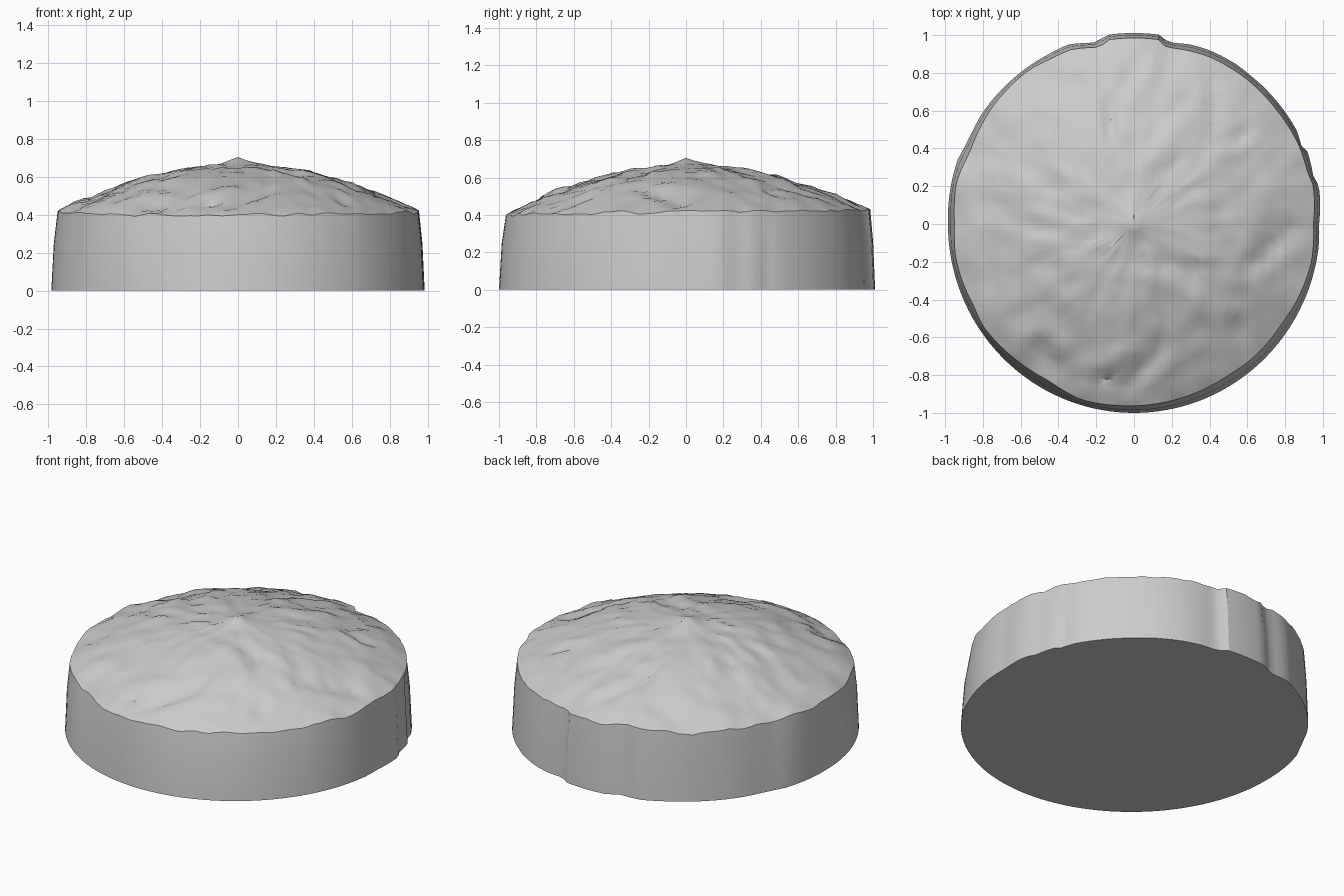
import bpy, bmesh, math
from mathutils import Vector, noise

cube = bpy.data.objects.get("Cube")
if cube:
    bpy.data.objects.remove(cube, do_unlink=True)

# Single stone grey
grey = bpy.data.materials.new("stone grey")
grey.use_nodes = True
grey.diffuse_color = (0.6, 0.6, 0.6, 1)
bsdf = grey.node_tree.nodes["Principled BSDF"]
bsdf.inputs["Base Color"].default_value = (0.6, 0.6, 0.6, 1)
bsdf.inputs["Roughness"].default_value = 0.9

SEGMENTS, RINGS = 144, 22

# Chipped foot outline around the back, smooth ellipse around the front
BASE = [(.98, 0), (.98, .2), (.95, .25), (.92, .38), (.88, .42), (.87, .48),
        (.78, .62), (.6, .8), (.55, .84), (.4, .92), (.3, .95), (.18, .96),
        (.15, 1), (-.15, 1), (-.2, .96), (-.35, .95), (-.45, .9), (-.55, .84),
        (-.78, .62), (-.82, .56), (-.85, .5), (-.9, .4), (-.93, .35), (-.97, .2), (-.985, 0)]
BASE += [(.985 * math.cos(a), math.sin(a))
         for a in (math.pi * (1 + i / 24) for i in range(1, 24))]

# Faceted upper rim
RIM = [(.95, 0), (.95, .2), (.92, .27), (.88, .4), (.84, .48), (.75, .61), (.58, .78),
       (.4, .885), (.28, .92), (.17, .935), (.14, .975), (-.14, .975), (-.18, .935),
       (-.33, .925), (-.45, .87), (-.55, .82), (-.75, .62), (-.82, .5), (-.87, .38),
       (-.94, .22), (-.95, 0), (-.945, -.17), (-.91, -.3), (-.85, -.43), (-.8, -.54),
       (-.61, -.73), (-.45, -.83), (-.28, -.93), (.22, -.93), (.4, -.86), (.5, -.8),
       (.65, -.69), (.78, -.53), (.87, -.39), (.94, -.2)]

# Dome height against fraction of the rim radius
PROFILE = [(0, .7), (.05, .686), (.1, .668), (.2, .658), (.4, .628),
           (.6, .575), (.8, .503), (.9, .462), (1, .415)]

# Ledges and hollows: start, end, width, depth
CREASES = [((.6, -.24), (.85, -.02), .07, .025), ((-.05, -.87), (.15, -.68), .06, .025),
           ((.15, -.68), (.16, -.52), .05, .02), ((.41, .75), (.43, .46), .05, .02),
           ((.43, .46), (.56, .45), .05, .02), ((-.13, .5), (-.12, .66), .05, .02),
           ((-.08, .7), (.04, .87), .06, .02), ((-.43, .76), (-.28, .75), .05, .02),
           ((-.5, -.66), (-.38, -.78), .07, .02), ((-.35, -.82), (-.1, -.82), .05, .02),
           ((0, -.2), (.3, -.24), .06, .02), ((.55, -.55), (.58, -.7), .06, .02)]


def lerp_table(table, x):
    for (x0, y0), (x1, y1) in zip(table, table[1:]):
        if x <= x1:
            return y0 + (y1 - y0) * (x - x0) / max(x1 - x0, 1e-6)
    return table[-1][1]


def polar_table(points):
    table = sorted((math.atan2(y, x) % math.tau, math.hypot(x, y)) for x, y in points)
    first, last = table[0], table[-1]
    return ([(last[0] - math.tau, last[1])] + table + [(first[0] + math.tau, first[1])])


def crease_drop(p):
    drop = 0
    for a, b, width, depth in CREASES:
        a, b = Vector(a), Vector(b)
        d = b - a
        t = min(max((p - a).dot(d) / d.length_squared, 0), 1)
        drop = max(drop, depth * (1 - (p - a - d * t).length / width))
    return drop


def dome_height(x, y, s):
    z = lerp_table(PROFILE, s) + .015 * y * s
    fade = min(1, s * 6)
    rough = .016 * noise.noise(Vector((x * 6, y * 6, 3.1)))
    rough += .010 * noise.noise(Vector((x * 14, y * 14, 8.7)))
    # Broken, grid-aligned chips
    if noise.noise(Vector((x * 4, y * 4, 20.5))) > .08 and s < .93:
        rough += .010 * noise.noise(Vector((math.floor(x * 11) * .73, math.floor(y * 11) * .73, 5.3)))
    return z + fade * rough - crease_drop(Vector((x, y)))


base_r, rim_r = polar_table(BASE), polar_table(RIM)
angles = [math.tau * i / SEGMENTS for i in range(SEGMENTS)]
bm = bmesh.new()
loops = []

# Wall: foot and shoulder loops
for z, mix in ((0, 0), (.25, .4)):
    loop = []
    for a in angles:
        r = lerp_table(base_r, a) * (1 - mix) + lerp_table(rim_r, a) * mix
        loop.append(bm.verts.new((r * math.cos(a), r * math.sin(a), z)))
    loops.append(loop)

# Dome: rings from the rim to the crown
for k in range(RINGS, 0, -1):
    s = k / RINGS
    loop = []
    for a in angles:
        r = lerp_table(rim_r, a) * s
        x, y = r * math.cos(a), r * math.sin(a)
        loop.append(bm.verts.new((x, y, dome_height(x, y, s))))
    loops.append(loop)

for lower, upper in zip(loops, loops[1:]):
    for i in range(SEGMENTS):
        j = (i + 1) % SEGMENTS
        bm.faces.new((lower[i], lower[j], upper[j], upper[i]))

# Crown tip and flat underside
tip = bm.verts.new((0, 0, .705))
for i in range(SEGMENTS):
    bm.faces.new((loops[-1][i], loops[-1][(i + 1) % SEGMENTS], tip))
bm.faces.new(list(reversed(loops[0])))
bmesh.ops.recalc_face_normals(bm, faces=bm.faces)

mesh = bpy.data.meshes.new("rock_mound")
bm.to_mesh(mesh)
bm.free()
mesh.materials.append(grey)
mound = bpy.data.objects.new("rock_mound", mesh)
bpy.context.collection.objects.link(mound)

bpy.ops.object.select_all(action='DESELECT')
mound.select_set(True)
bpy.context.view_layer.objects.active = mound
bpy.ops.object.shade_smooth_by_angle(angle=math.radians(32))
